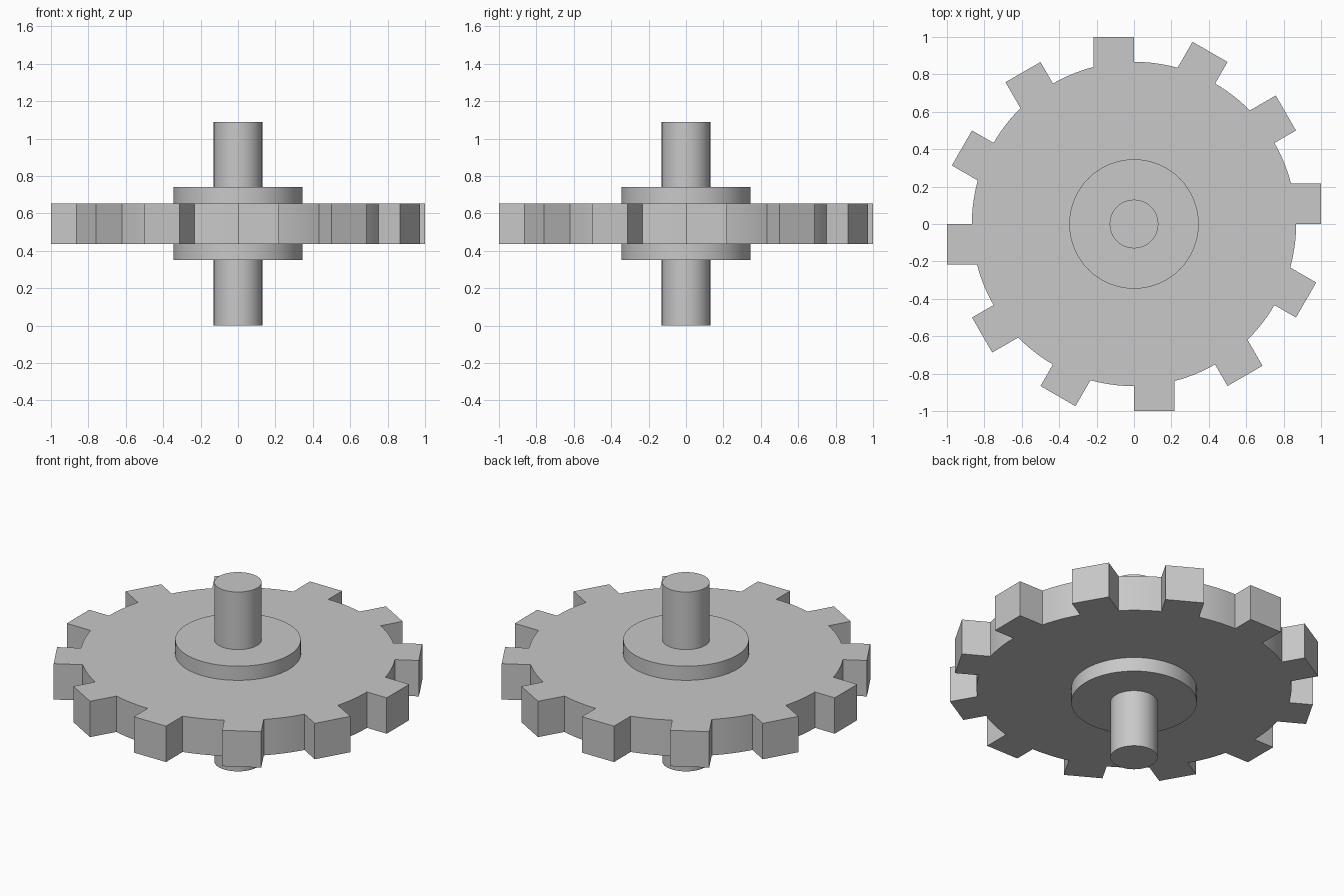
import bpy
import bmesh
from math import asin, cos, sin, radians

cube = bpy.data.objects.get("Cube")
if cube:
    bpy.data.objects.remove(cube, do_unlink=True)

MID_Z = 0.545
TEETH = 12
DISC_R = 0.867
TOOTH_W = 0.216
ARC_STEPS = 6

steel = bpy.data.materials.new("grey steel")
steel.use_nodes = True
grey = (0.58, 0.58, 0.58, 1)
steel.diffuse_color = grey
steel.node_tree.nodes["Principled BSDF"].inputs["Base Color"].default_value = grey


def finish(obj):
    """Apply the material and smooth only the round walls."""
    obj.data.materials.clear()
    obj.data.materials.append(steel)
    bpy.ops.object.select_all(action='DESELECT')
    obj.select_set(True)
    bpy.context.view_layer.objects.active = obj
    bpy.ops.object.shade_smooth_by_angle(angle=radians(25))


def cylinder(name, radius, height):
    bpy.ops.mesh.primitive_cylinder_add(
        vertices=64, radius=radius, depth=height, location=(0, 0, MID_Z))
    obj = bpy.context.object
    obj.name = name
    finish(obj)


def gear_outline():
    """Square teeth, each set to one side of its radius, joined by arcs."""
    pitch = radians(360 / TEETH)
    arc_start = asin(TOOTH_W / DISC_R)
    points = []
    for tooth in range(TEETH):
        a = tooth * pitch
        for u, v in ((DISC_R, 0), (1, 0), (1, TOOTH_W)):
            points.append((u * cos(a) - v * sin(a), u * sin(a) + v * cos(a)))
        for step in range(ARC_STEPS):
            b = a + arc_start + (pitch - arc_start) * step / ARC_STEPS
            points.append((DISC_R * cos(b), DISC_R * sin(b)))
    return points


def gear(name, thickness):
    bm = bmesh.new()
    bottom = MID_Z - thickness / 2
    face = bm.faces.new([bm.verts.new((x, y, bottom)) for x, y in gear_outline()])
    result = bmesh.ops.extrude_face_region(bm, geom=[face], use_keep_orig=True)
    top = [v for v in result["geom"] if isinstance(v, bmesh.types.BMVert)]
    bmesh.ops.translate(bm, verts=top, vec=(0, 0, thickness))
    bmesh.ops.recalc_face_normals(bm, faces=bm.faces)
    mesh = bpy.data.meshes.new(name)
    bm.to_mesh(mesh)
    bm.free()
    obj = bpy.data.objects.new(name, mesh)
    bpy.context.collection.objects.link(obj)
    finish(obj)


# Toothed wheel, raised hub on both sides, and shaft through the middle
gear("gear_wheel", 0.218)
cylinder("hub", 0.346, 0.39)
cylinder("shaft", 0.13, 1.09)
